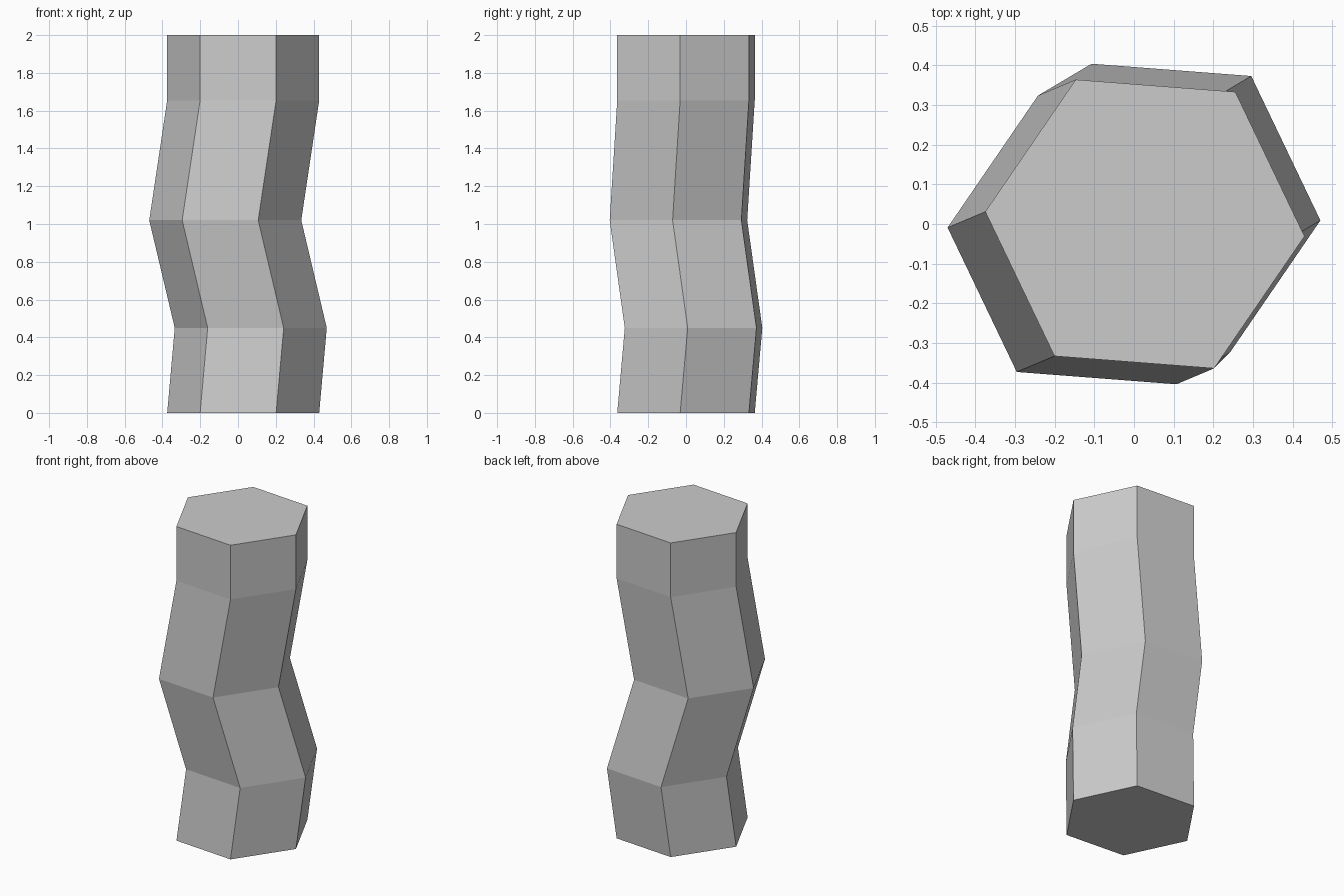
import bpy, bmesh, math

if "Cube" in bpy.data.objects:
    bpy.data.objects.remove(bpy.data.objects["Cube"])

# Six-sided column whose cross-section slides sideways at each level
SIDES, RADIUS, TURN = 6, 0.4036, math.radians(-4.4)
LEVELS = [  # centre x, centre y, height
    (0.0275, 0.0, 0.0),
    (0.0675, 0.04, 0.45),
    (-0.0675, -0.04, 1.02),
    (0.0275, 0.0, 1.655),
    (0.0275, 0.0, 2.0),
]

bm = bmesh.new()
rings = []
for cx, cy, z in LEVELS:
    angles = [TURN + math.tau * i / SIDES for i in range(SIDES)]
    rings.append([bm.verts.new((cx + RADIUS * math.cos(a),
                                cy + RADIUS * math.sin(a), z)) for a in angles])

# Side panels between neighbouring rings
for low, high in zip(rings, rings[1:]):
    for i in range(SIDES):
        j = (i + 1) % SIDES
        bm.faces.new((low[i], low[j], high[j], high[i]))

# End caps
bm.faces.new(rings[0][::-1])
bm.faces.new(rings[-1])

mesh = bpy.data.meshes.new("crooked_column")
bm.to_mesh(mesh)
bm.free()
column = bpy.data.objects.new("crooked_column", mesh)
bpy.context.collection.objects.link(column)
